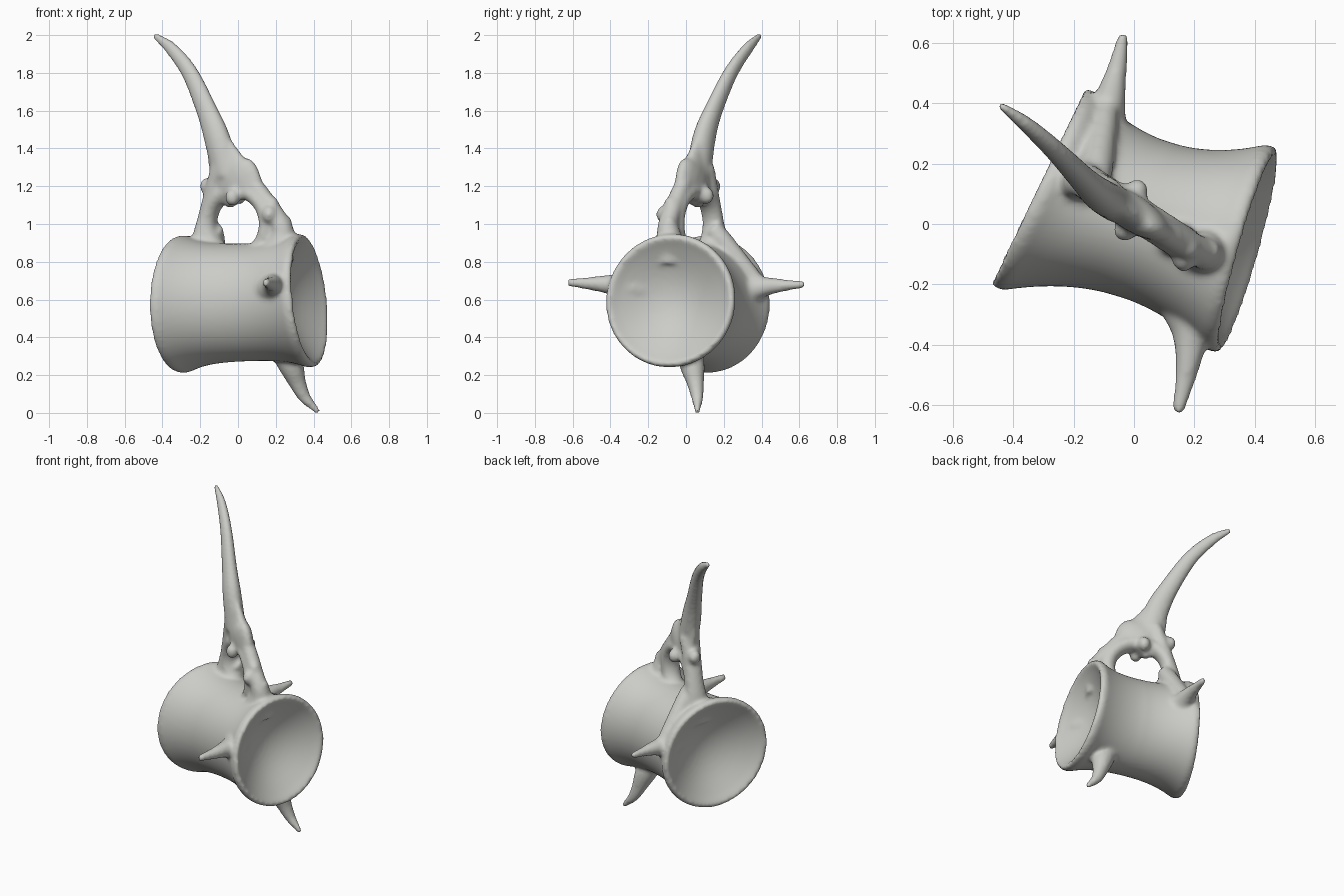
import bpy, bmesh, math
from mathutils import Vector

cube = bpy.data.objects.get("Cube")
if cube:
    bpy.data.objects.remove(cube)

bm = bmesh.new()
UP = Vector((0, 0, 1))
BLADE = Vector((-0.84, 0.54, 0))   # direction in which the arch and spine are wide


def skin(rings):
    """Join rings of points into a closed tube."""
    loops = [[bm.verts.new(point) for point in ring] for ring in rings]
    for first, second in zip(loops, loops[1:]):
        for i in range(len(first)):
            j = (i + 1) % len(first)
            bm.faces.new((first[i], first[j], second[j], second[i]))
    bm.faces.new(loops[0][::-1])
    bm.faces.new(loops[-1])


def ellipse(centre, across, along, width, height, count):
    angles = [math.tau * i / count for i in range(count)]
    return [centre + across * (width * math.cos(angle)) + along * (height * math.sin(angle))
            for angle in angles]


def spline(keys, steps=6):
    """Smooth curve through keys of any dimension."""
    keys = [Vector(key) for key in keys]
    points = [keys[0] * 2 - keys[1]] + keys + [keys[-1] * 2 - keys[-2]]
    curve = []
    for before, start, end, after in zip(points, points[1:], points[2:], points[3:]):
        slope_in = (end - before) / 2
        slope_out = (after - start) / 2
        for step in range(steps):
            t = step / steps
            ease = t * t * (3 - 2 * t)
            curve.append(start.lerp(end, ease) + slope_in * (t * (1 - t) ** 2)
                         - slope_out * (t * t * (1 - t)))
    return curve + [keys[-1]]


def sweep(keys, flatness=1.0, wide=BLADE):
    """Tapered process: each key is x, y, z, half width; flatness thins the wide parts."""
    path = spline(keys)
    spots = [Vector(key[:3]) for key in path]
    last = len(spots) - 1
    rings = []
    for i, key in enumerate(path):
        tangent = (spots[min(i + 1, last)] - spots[max(i - 1, 0)]).normalized()
        across = (wide - tangent * wide.dot(tangent)).normalized()
        width = max(key[3], 0.01)
        rings.append(ellipse(spots[i], across, tangent.cross(across), width, width * flatness, 16))
    skin(rings)


def knob(position, radius):
    result = bmesh.ops.create_icosphere(bm, subdivisions=2, radius=radius)
    for vert in result["verts"]:
        vert.co.z *= 1.2
        vert.co += Vector(position)


# Spool-shaped body with a dished face at each end
ends = (Vector((-0.315, 0.12, 0.575)), Vector((0.375, -0.087, 0.595)))
normals = (Vector((0.9, -0.43, 0)), Vector((0.95, -0.27, 0.1)))
half = []
for i in range(8):                       # dish, from its middle out to the lip
    angle = math.pi / 2 * max(i, 0.2) / 8
    half.append((0.19 * math.cos(angle), 0.33 * angle / (math.pi / 2)))
half += [(-0.01, 0.335), (0.005, 0.355)]
for i in range(1, 10):                   # flared outer wall, from the lip to the waist
    t = i / 20
    half.append((t, 0.267 + 0.11 * (1 - 2 * t) ** 2))
profile = half + [(1 - t, radius) for t, radius in reversed(half)]
rings = []
for t, radius in profile:
    normal = normals[0].lerp(normals[1], t).normalized()
    side = UP.cross(normal).normalized()
    radius *= 1.02 - 0.025 * t
    tall = 1 + 0.16 * math.sin(math.pi * min(max(t, 0), 1)) ** 2
    centre = ends[0].lerp(ends[1], t)
    rings.append(ellipse(centre, side, normal.cross(side), radius, radius * tall, 64))
skin(rings)

# Tall curved spine: a broad thin root under a rounder horn
sweep([(0.04, 0.01, 1.16, 0.13), (-0.01, 0.04, 1.23, 0.15),
       (-0.055, 0.065, 1.3, 0.12), (-0.11, 0.095, 1.45, 0.07)], 0.4)
sweep([(-0.06, 0.065, 1.25, 0.08), (-0.11, 0.095, 1.45, 0.075), (-0.165, 0.145, 1.6, 0.06),
       (-0.255, 0.237, 1.8, 0.047), (-0.355, 0.328, 1.93, 0.036),
       (-0.445, 0.395, 2, 0.018)], 0.75)

# Round arch opening between body and spine
hoop = []
for i in range(13):
    angle = math.tau * i / 12
    spot = Vector((0, 0.04, 1)) - BLADE * (0.19 * math.sin(angle)) - UP * (0.18 * math.cos(angle))
    hoop.append((*spot, 0.06))
sweep(hoop, 0.77, BLADE.cross(UP))

# Two pillars of the arch
sweep([(0.2, -0.08, 0.82, 0.1), (0.235, -0.09, 0.93, 0.07), (0.215, -0.09, 1.02, 0.052),
       (0.1, -0.025, 1.19, 0.045), (0, 0.035, 1.29, 0.045)])
sweep([(-0.14, 0.13, 0.8, 0.1), (-0.18, 0.15, 0.91, 0.06), (-0.16, 0.14, 1.05, 0.045),
       (-0.09, 0.09, 1.3, 0.05)], 1.3)

# Joint knobs on the arch
for position in ((-0.165, 0.145, 1.2), (0.01, 0.11, 1.15), (-0.03, -0.02, 1.14),
                 (0.165, -0.12, 1.05), (0.18, -0.08, 1.1), (0.25, -0.09, 1)):
    knob(position, 0.04)

# Back process, and the ridge running down to it from the arch
sweep([(-0.06, 0.2, 0.62, 0.09), (-0.095, 0.33, 0.65, 0.075), (-0.075, 0.43, 0.67, 0.05),
       (-0.055, 0.52, 0.675, 0.033), (-0.035, 0.63, 0.68, 0.018)])
sweep([(-0.13, 0.14, 0.98, 0.05), (-0.12, 0.21, 0.89, 0.055), (-0.09, 0.39, 0.68, 0.04)])

# Front process
sweep([(0.14, -0.2, 0.64, 0.09), (0.185, -0.32, 0.665, 0.075), (0.185, -0.41, 0.68, 0.052),
       (0.17, -0.51, 0.685, 0.035), (0.145, -0.625, 0.69, 0.02)])

# Lower process
sweep([(0.24, 0.02, 0.33, 0.07), (0.285, 0.035, 0.24, 0.065), (0.315, 0.05, 0.16, 0.047),
       (0.355, 0.06, 0.08, 0.033), (0.43, 0.06, 0, 0.014)])

bmesh.ops.recalc_face_normals(bm, faces=bm.faces)
mesh = bpy.data.meshes.new("vertebra")
bm.to_mesh(mesh)
bm.free()
bone = bpy.data.objects.new("vertebra", mesh)
bpy.context.collection.objects.link(bone)

# Fuse the parts and soften their joins
remesh = bone.modifiers.new("fuse", "REMESH")
remesh.mode = "VOXEL"
remesh.voxel_size = 0.012
remesh.use_smooth_shade = True
soften = bone.modifiers.new("soften", "SMOOTH")
soften.factor = 0.5
soften.iterations = 10

material = bpy.data.materials.new("pale bone grey")
material.use_nodes = True
colour = (0.6, 0.6, 0.57, 1)
material.diffuse_color = colour
material.node_tree.nodes["Principled BSDF"].inputs["Base Color"].default_value = colour
mesh.materials.append(material)
